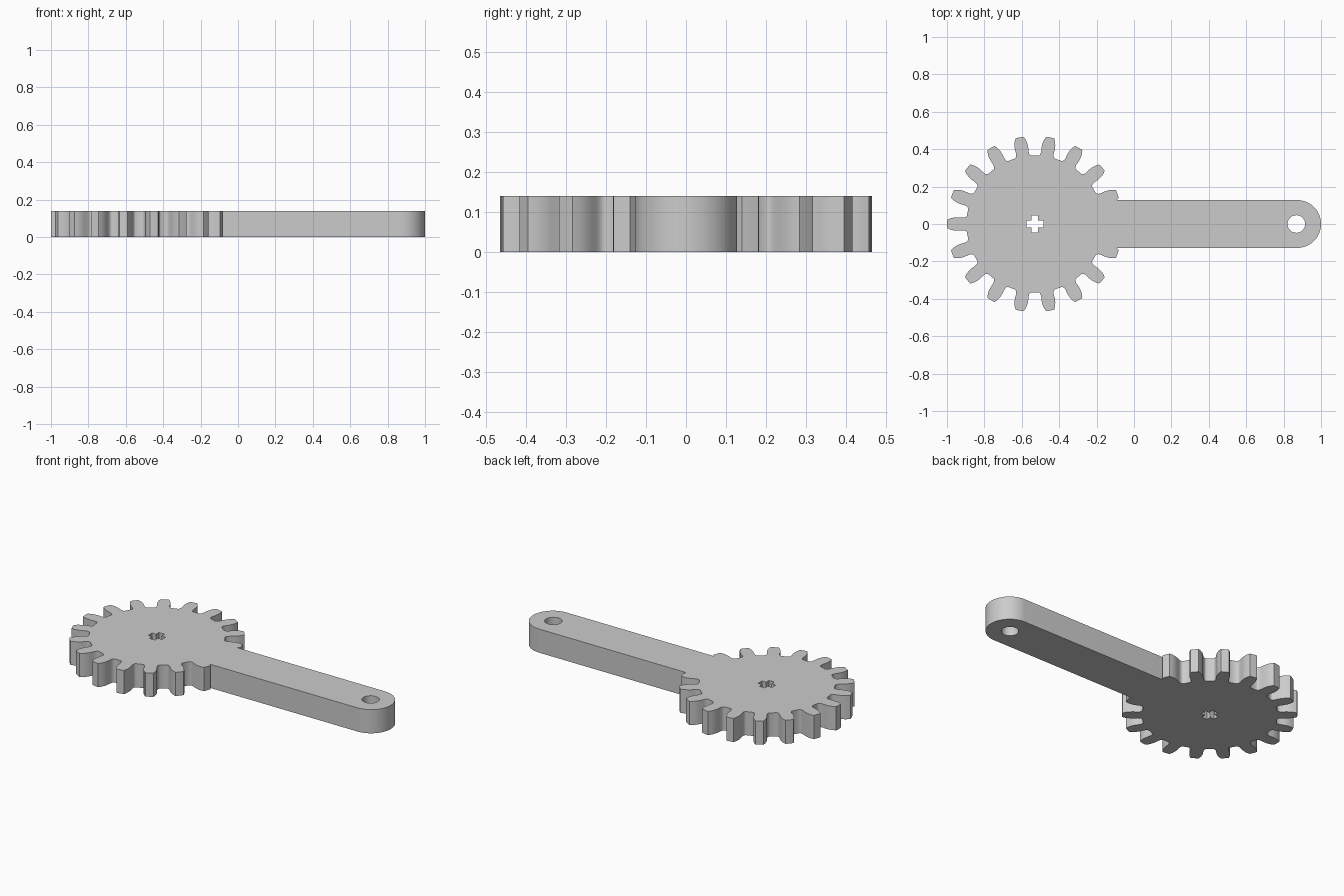
import bpy, bmesh
from math import cos, sin, pi, radians

HEIGHT = 0.14
GEAR_X = -0.53
TEETH = 18
END_X, END_R, PIN_R = 0.872, 0.128, 0.047

cube = bpy.data.objects.get("Cube")
if cube:
    bpy.data.objects.remove(cube, do_unlink=True)

GREY = (0.6, 0.6, 0.6, 1.0)
grey = bpy.data.materials.new("plain grey")
grey.use_nodes = True
grey.diffuse_color = GREY
grey.node_tree.nodes["Principled BSDF"].inputs["Base Color"].default_value = GREY


def prism(name, outline, z0=0.0, z1=HEIGHT):
    """Extrude a closed counter-clockwise outline upwards."""
    bm = bmesh.new()
    face = bm.faces.new([bm.verts.new((x, y, z0)) for x, y in outline])
    grown = bmesh.ops.extrude_face_region(bm, geom=[face], use_keep_orig=True)
    top = [v for v in grown["geom"] if isinstance(v, bmesh.types.BMVert)]
    bmesh.ops.translate(bm, vec=(0, 0, z1 - z0), verts=top)
    bmesh.ops.recalc_face_normals(bm, faces=bm.faces)
    mesh = bpy.data.meshes.new(name)
    bm.to_mesh(mesh)
    bm.free()
    mesh.materials.append(grey)
    obj = bpy.data.objects.new(name, mesh)
    bpy.context.collection.objects.link(obj)
    return obj


def arc(cx, cy, r, start, end, steps):
    angles = [radians(start + (end - start) * i / steps) for i in range(steps + 1)]
    return [(cx + r * cos(a), cy + r * sin(a)) for a in angles]


def combine(target, other, operation):
    mod = target.modifiers.new(operation, 'BOOLEAN')
    mod.object, mod.operation, mod.solver = other, operation, 'EXACT'
    bpy.context.view_layer.objects.active = target
    bpy.ops.object.modifier_apply(modifier=mod.name)
    bpy.data.objects.remove(other, do_unlink=True)


# Toothed wheel: one flank of (radius, half width), mirrored and repeated
flank = [(0.363, 0.044), (0.367, 0.039), (0.376, 0.035), (0.39, 0.034),
         (0.41, 0.036), (0.43, 0.035), (0.45, 0.0305), (0.469, 0.022)]
tooth = [(r, -w) for r, w in flank] + [(0.47, 0)] + [(r, w) for r, w in reversed(flank)]
wheel = []
for i in range(TEETH):
    a = 2 * pi * i / TEETH
    wheel += [(GEAR_X + r * cos(a) - w * sin(a), r * sin(a) + w * cos(a)) for r, w in tooth]
body = prism("gear_with_arm", wheel)

# Arm with a rounded end, merged into the wheel
arm = prism("arm", [(-0.4, END_R), (-0.4, -END_R)] + arc(END_X, 0, END_R, -90, 90, 32))
combine(body, arm, 'UNION')

# Round pin hole in the arm end
pin = prism("pin_hole_cutter", arc(END_X - 0.004, 0, PIN_R, 0, 360, 40)[:-1], -0.1, HEIGHT + 0.1)
combine(body, pin, 'DIFFERENCE')

# Cross-shaped axle hole in the wheel
L, W = 0.045, 0.018
quarter = [(L, -W), (L, W), (W, W)]
cross = []
for i in range(4):
    for x, y in quarter:
        for _ in range(i):
            x, y = -y, x
        cross.append((GEAR_X + x, y))
axle = prism("axle_hole_cutter", cross, -0.1, HEIGHT + 0.1)
combine(body, axle, 'DIFFERENCE')

# Smooth curved walls, sharp rims
bpy.ops.object.select_all(action='DESELECT')
body.select_set(True)
bpy.context.view_layer.objects.active = body
bpy.ops.object.shade_smooth_by_angle(angle=radians(30))
